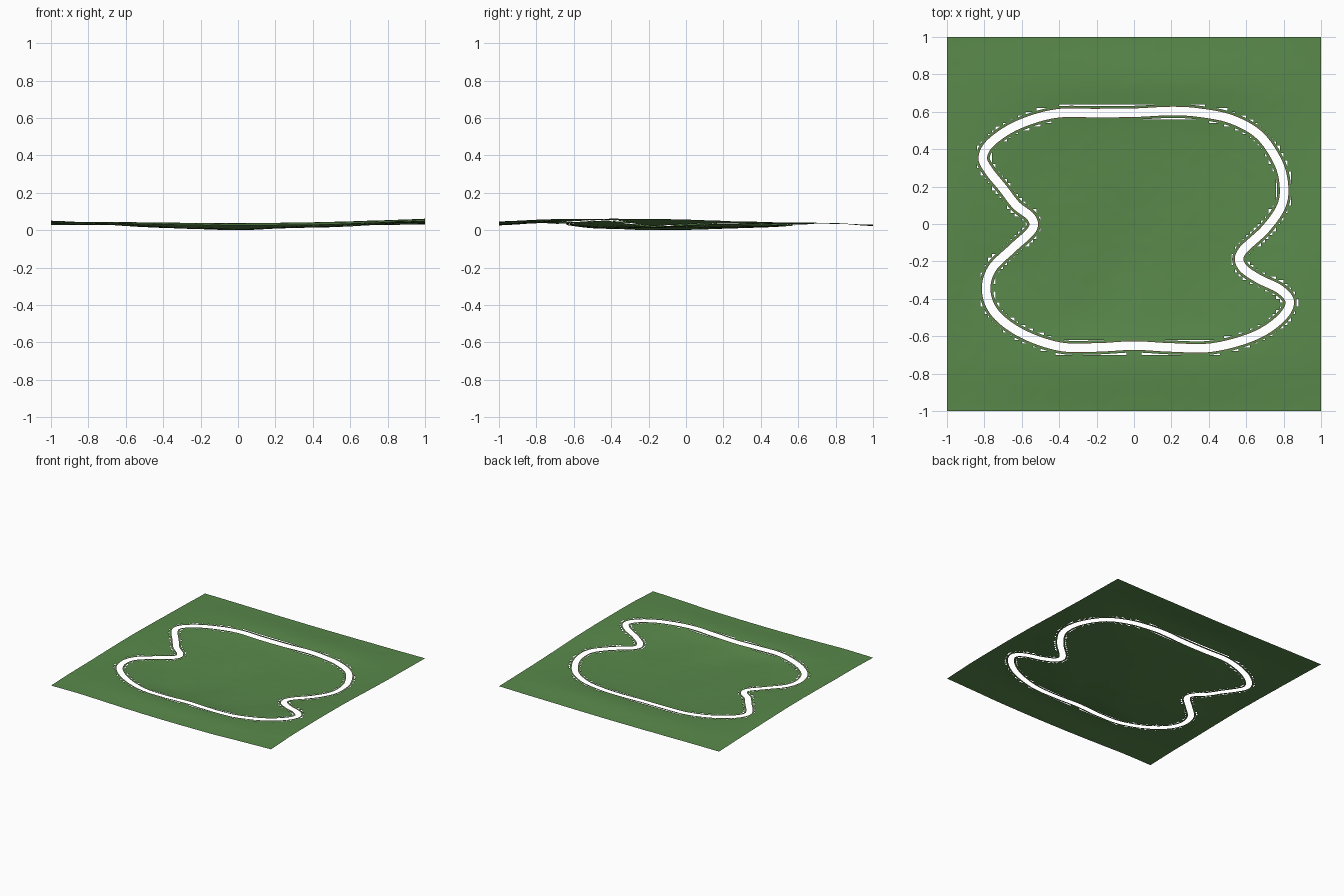
import bpy, bmesh
from mathutils import Vector, noise, kdtree

if "Cube" in bpy.data.objects:
    bpy.data.objects.remove(bpy.data.objects["Cube"])

# Coarse terrain heights in thousandths, rows from y=-1 to y=1, columns x=-1 to x=1
HEIGHTS = [
    [42, 44, 38, 33, 31, 32, 36, 45, 52],
    [48, 50, 47, 44, 43, 45, 50, 57, 63],
    [50, 46, 30, 16, 22, 22, 36, 54, 66],
    [54, 38, 22, 13, 7, 16, 24, 46, 66],
    [56, 42, 24, 15, 7, 17, 22, 36, 62],
    [53, 42, 26, 19, 15, 18, 22, 36, 53],
    [47, 44, 34, 26, 24, 25, 28, 40, 45],
    [41, 44, 44, 43, 43, 44, 44, 44, 40],
    [34, 33, 31, 29, 28, 29, 31, 33, 36],
]
# Centre line of the circuit, clockwise
PATH = [
    (-.42, .59), (-.2, .593), (0, .595), (.2, .604), (.35, .595), (.52, .56),
    (.67, .475), (.77, .33), (.802, .2), (.785, .09), (.7, -.03), (.575, -.15),
    (.575, -.225), (.66, -.29), (.78, -.35), (.833, -.42), (.78, -.51),
    (.64, -.6), (.42, -.66), (.2, -.66), (0, -.65), (-.2, -.66), (-.4, -.655),
    (-.6, -.585), (-.74, -.48), (-.79, -.36), (-.76, -.24), (-.65, -.13),
    (-.545, -.03), (-.55, .035), (-.63, .1), (-.7, .19), (-.78, .29),
    (-.808, .36), (-.76, .44), (-.62, .53),
]
CELLS = 100
LOW = 0.002


def material(name, colour):
    m = bpy.data.materials.new(name)
    m.diffuse_color = (*colour, 1)
    m.use_nodes = True
    m.node_tree.nodes["Principled BSDF"].inputs["Base Color"].default_value = m.diffuse_color
    return m


def cubic(p0, p1, p2, p3, t):
    return 0.5 * (2 * p1 + (p2 - p0) * t + (2 * p0 - 5 * p1 + 4 * p2 - p3) * t * t
                  + (3 * p1 - p0 - 3 * p2 + p3) * t ** 3)


def row_height(row, u):
    i = min(int(u), 7)
    p = [row[min(max(i + k, 0), 8)] for k in (-1, 0, 1, 2)]
    return cubic(*p, u - i)


def height(x, y):
    u, v = (min(max((c + 1) * 4, 0), 8) for c in (x, y))
    column = [row_height(row, u) for row in HEIGHTS]
    bump = noise.noise(Vector((x * 14, y * 14, 3.1))) * 0.0008
    return max(row_height(column, v) / 1000 + bump - LOW, 0)


def finish(bm, name, mat):
    me = bpy.data.meshes.new(name)
    bm.to_mesh(me)
    bm.free()
    ob = bpy.data.objects.new(name, me)
    bpy.context.collection.objects.link(ob)
    me.materials.append(mat)
    for p in me.polygons:
        p.use_smooth = True
    return ob


# Smooth closed centre line
pts = [Vector(p) for p in PATH]
n = len(pts)
line = [cubic(*(pts[(i + k) % n] for k in (-1, 0, 1, 2)), s / 8)
        for i in range(n) for s in range(8)]
tree = kdtree.KDTree(len(line))
for i, p in enumerate(line):
    tree.insert((p.x, p.y, 0), i)
tree.balance()

grass = material("grass", (0.10, 0.25, 0.07))
dirt = material("dirt", (0.22, 0.14, 0.07))

# Grass terrain with the stepped gap for the circuit
bm = bmesh.new()
bmesh.ops.create_grid(bm, x_segments=CELLS, y_segments=CELLS, size=1)
near = [f for f in bm.faces if tree.find(f.calc_center_median())[2] < 0.039]
bmesh.ops.delete(bm, geom=near, context='FACES')
for v in bm.verts:
    v.co.z = height(v.co.x, v.co.y)
low = min(v.co.z for v in bm.verts)
for v in bm.verts:
    v.co.z -= low
finish(bm, "terrain", grass)


# Ribbons running along both sides of the open track
def ribbon(name, inner, outer, mat):
    bm = bmesh.new()
    count = len(line)
    for side in (1, -1):
        rings = []
        for i, p in enumerate(line):
            t = (line[(i + 1) % count] - line[i - 1]).normalized()
            normal = Vector((-t.y, t.x)) * side
            pair = []
            for d in (inner, outer):
                q = p + normal * d
                pair.append(bm.verts.new((q.x, q.y, height(q.x, q.y) - low)))
            rings.append(pair)
        for i in range(count):
            a, b = rings[i], rings[(i + 1) % count]
            quad = (a[0], b[0], b[1], a[1])
            bm.faces.new(quad if side == 1 else quad[::-1])
    bm.normal_update()
    return finish(bm, name, mat)


ribbon("track_edge", 0.023, 0.027, dirt)
ribbon("verge", 0.027, 0.037, grass)
